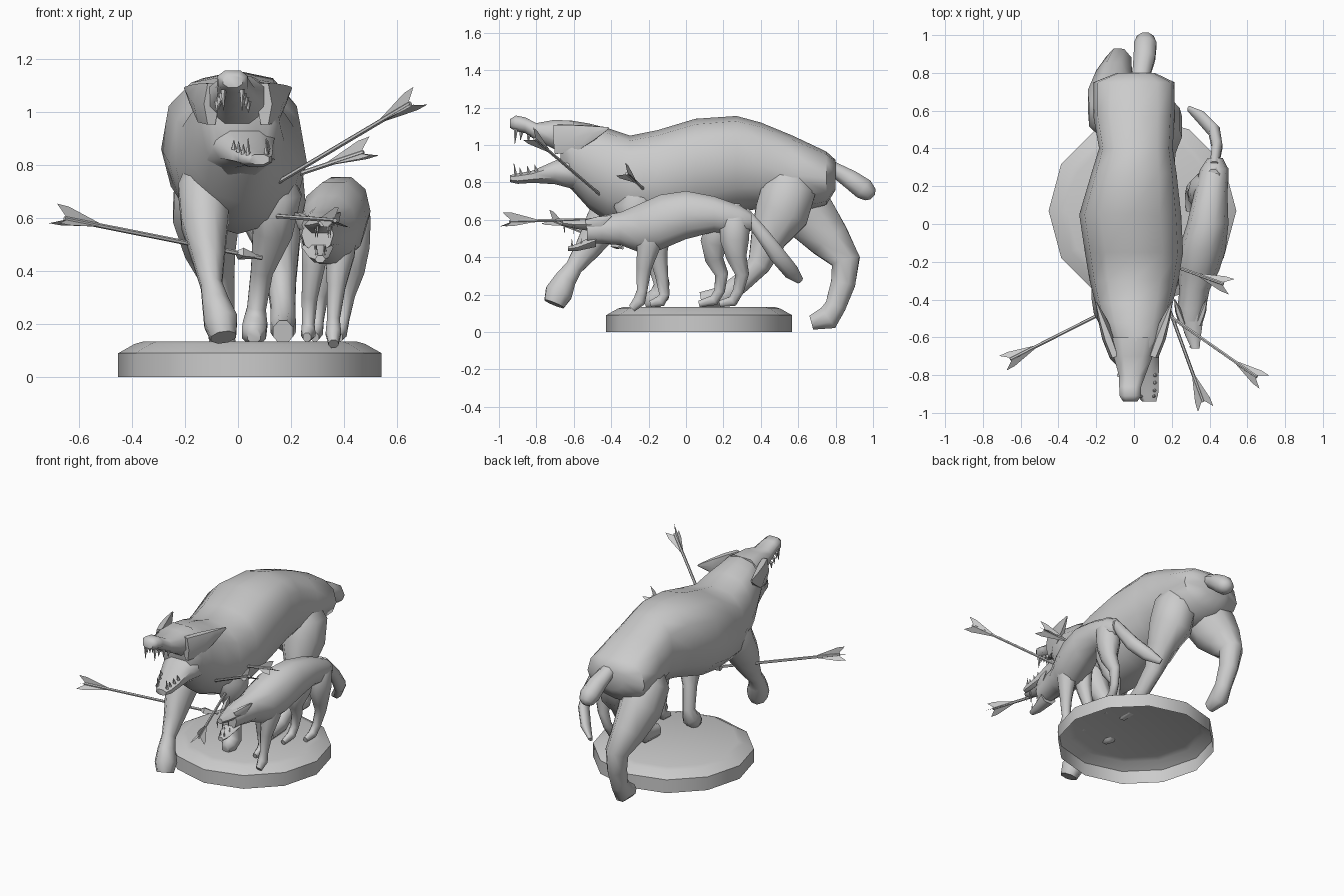
import bpy, bmesh, math
from mathutils import Vector as V


def mesh(name, verts, faces, smooth=True, angle=58):
    me = bpy.data.meshes.new(name)
    me.from_pydata([tuple(v) for v in verts], [], faces)
    ob = bpy.data.objects.new(name, me)
    bpy.context.collection.objects.link(ob)
    if smooth:
        bm = bmesh.new()
        bm.from_mesh(me)
        bmesh.ops.recalc_face_normals(bm, faces=bm.faces)
        bm.to_mesh(me)
        bm.free()
        bpy.ops.object.select_all(action='DESELECT')
        ob.select_set(True)
        bpy.context.view_layer.objects.active = ob
        bpy.ops.object.shade_smooth_by_angle(angle=math.radians(angle))
    return ob


def tube(name, pts, n=8, axis=None, cap0=True, smooth=True, e=1):
    """Loft ellipses along (x, y, z, half width, half depth); e < 1 squares the upper half."""
    P = [V(p[:3]) for p in pts]
    verts, faces = [], []
    for i, p in enumerate(pts):
        t = axis or (P[min(i + 1, len(P) - 1)] - P[max(i - 1, 0)]).normalized()
        side = (V((1, 0, 0)) - t * t.x).normalized()
        up = side.cross(t)
        for k in range(n):
            a = 2 * math.pi * (k + .5 * (n in (4, 8))) / n
            c, s = math.cos(a), math.sin(a)
            if s > 1e-6:
                c, s = math.copysign(abs(c) ** e, c), s ** e
            verts.append(P[i] + side * p[3] * c + up * p[4] * s)
    for i in range(len(P) - 1):
        for k in range(n):
            a, b = i * n + k, i * n + (k + 1) % n
            faces.append((a, a + n, b + n, b))
    if cap0:
        faces.append(tuple(range(n)))
    faces.append(tuple(range(len(verts) - 1, len(verts) - n - 1, -1)))
    return mesh(name, verts, faces, smooth)


def trunk(name, rows, n=12, e=.78):
    """Loft upright rings from (y, centre x, top z, bottom z, half width)."""
    return tube(name, [(x, y, (t + b) / 2, w, (t - b) / 2) for y, x, t, b, w in rows],
                n, axis=V((0, 1, 0)), e=e)


def leg(name, pts):
    """Leg from (x, y, z, radius) points."""
    return tube(name, [(x, y, z, r * .9, r * 1.04) for x, y, z, r in pts])


def spike(name, a, b, r):
    return tube(name, [(*a, r, r), (*b, r * .1, r * .1)], 5, smooth=False)


def arrow(name, tip, end, head=False):
    """Shaft with three swallow-tailed feathers."""
    a, b = V(tip), V(end)
    d = (b - a).normalized()
    tube(name + "_shaft", [(*a, .009, .009), (*(b - d * .04), .009, .009)], 6)
    u = d.cross(V((0, 0, 1))).normalized()
    w = u.cross(d)
    verts, faces = [], []
    for k in range(3):
        ang = math.radians(90 + 120 * k)
        r = u * math.cos(ang) + w * math.sin(ang)
        o = len(verts)
        for s, h in ((.2, .006), (.05, .048), (0, .05), (.05, .004)):
            verts.append(b - d * s + r * h)
        faces.append((o, o + 1, o + 2, o + 3))
    mesh(name + "_feathers", verts, faces, False)
    if head:
        p = [a + d * s for s in (0, .09, .11)]
        tube(name + "_head", [(*p[0], .002, .002), (*p[1], .03, .024),
                              (*p[2], .008, .008)], 4, smooth=False)


# Twelve-sided plinth, open underneath
tube("plinth", [(.045, .07, z, r, r) for z, r in
                ((0, .497), (.09, .497), (.125, .435), (.135, .40))], 12, cap0=False)

# Large beast: body, jaws
trunk("beast_body", [
    (.80, .01, .92, .76, .10), (.75, 0, .965, .68, .215), (.57, 0, 1.05, .63, .215),
    (.40, .01, 1.12, .66, .195), (.27, 0, 1.155, .64, .225), (.05, -.02, 1.14, .58, .27),
    (-.15, 0, 1.08, .54, .26), (-.30, 0, 1.05, .54, .235), (-.42, 0, 1.09, .59, .205),
    (-.52, 0, 1.115, .66, .175), (-.61, .01, 1.13, .76, .15), (-.67, .01, 1.13, .81, .11)])
trunk("beast_upper_jaw", [(-.60, 0, 1.135, .90, .14), (-.70, -.005, 1.14, .97, .11),
                          (-.80, -.01, 1.12, 1.02, .075),
                          (-.86, -.02, 1.15, 1.06, .062), (-.91, -.02, 1.16, 1.07, .06),
                          (-.94, -.02, 1.14, 1.09, .04)], 8)
trunk("beast_lower_jaw", [(-.58, .01, .97, .75, .14), (-.70, .03, .92, .785, .11),
                          (-.82, .055, .865, .795, .08), (-.90, .07, .85, .79, .062),
                          (-.94, .08, .84, .80, .04)], 8)

# Ears lying flat against the sides of the head
for s in (-1, 1):
    tube("beast_ear", [(s * .10, -.70, 1.03, .03, .09), (s * .135, -.60, 1.035, .035, .085),
                       (s * .17, -.50, 1.065, .022, .045), (s * .20, -.415, 1.09, .004, .006)], 6)

# Teeth of the large beast
for s in (-1, 1):
    for i, (y, l) in enumerate(((-.91, .07), (-.88, .03), (-.84, .03), (-.80, .025))):
        spike("upper_tooth", (-.02 + s * (.035 + .008 * i), y, 1.085 - .015 * i),
              (-.02 + s * (.035 + .008 * i), y - .005, 1.075 - .018 * i - l), .012)
        spike("lower_tooth", (.072 - .008 * i + s * (.034 + .01 * i), y, .83 + .01 * i),
              (.072 - .008 * i + s * (.034 + .01 * i), y - .01, .845 + .01 * i + l * .8), .011)

# Legs of the large beast
leg("beast_raised_front_leg", [
    (-.11, -.28, .82, .08), (-.125, -.36, .70, .12), (-.125, -.44, .58, .105),
    (-.11, -.53, .44, .07), (-.10, -.60, .345, .048), (-.085, -.645, .28, .06),
    (-.065, -.68, .21, .076), (-.055, -.705, .15, .058)])
leg("beast_standing_front_leg", [
    (.11, -.26, .80, .08), (.14, -.27, .68, .12), (.13, -.23, .55, .09),
    (.09, -.17, .40, .05), (.07, -.13, .26, .043), (.065, -.14, .20, .055),
    (.06, -.18, .165, .055), (.06, -.22, .155, .03)])
leg("beast_stretched_hind_leg", [
    (-.08, .53, .86, .09), (-.11, .58, .74, .155), (-.12, .66, .62, .15),
    (-.105, .77, .49, .115), (-.08, .855, .38, .08), (-.07, .84, .26, .068),
    (-.06, .80, .14, .058), (-.06, .76, .075, .068), (-.06, .67, .05, .04)])
leg("beast_near_hind_leg", [
    (.08, .55, .90, .09), (.12, .55, .76, .15), (.13, .51, .63, .15),
    (.15, .44, .50, .10), (.165, .39, .36, .065), (.17, .29, .26, .055),
    (.17, .20, .19, .058), (.17, .08, .17, .045)])

# Stub tail, thicker at the end
tube("beast_tail", [(.03, .72, .90, .06, .05), (.04, .80, .865, .052, .042),
                    (.055, .88, .815, .062, .055), (.06, .95, .765, .064, .062),
                    (.06, .985, .735, .048, .045), (.06, .998, .722, .02, .02)])

# Small beast: body, jaws, ears
trunk("cub_body", [
    (.35, .43, .64, .54, .04), (.29, .425, .68, .51, .075), (.15, .405, .73, .53, .09),
    (.0, .39, .76, .49, .11), (-.14, .36, .74, .43, .125), (-.25, .34, .69, .42, .11),
    (-.35, .32, .645, .46, .08), (-.45, .305, .625, .47, .075), (-.53, .30, .605, .47, .06)], 10, .9)
trunk("cub_upper_jaw", [(-.48, .30, .615, .53, .07), (-.60, .315, .60, .55, .038),
                        (-.66, .325, .60, .565, .022)], 6, 1)
trunk("cub_lower_jaw", [(-.48, .30, .53, .45, .06), (-.58, .305, .475, .43, .038),
                        (-.63, .31, .46, .43, .02)], 6, 1)
for s in (-1, 1):
    tube("cub_ear", [(.30 + s * .04, -.53, .575, .02, .03),
                     (.30 + s * .065, -.46, .59, .018, .034),
                     (.30 + s * .085, -.40, .62, .003, .004)], 6)
    for x, y in ((.02, -.65), (.028, -.60)):
        spike("cub_upper_tooth", (.32 + s * x, y, .57), (.32 + s * x, y, .525), .006)
        spike("cub_lower_tooth", (.31 + s * x * .7, y + .04, .46),
              (.31 + s * x * .7, y + .04, .50), .006)

# Legs and tail of the small beast
leg("cub_near_front_leg", [
    (.37, -.15, .68, .05), (.385, -.17, .59, .085), (.385, -.20, .46, .065),
    (.37, -.225, .34, .042), (.36, -.235, .22, .029), (.36, -.25, .165, .035),
    (.36, -.29, .125, .022)])
leg("cub_far_front_leg", [
    (.32, -.15, .65, .05), (.30, -.15, .56, .075), (.285, -.15, .42, .052),
    (.27, -.13, .30, .036), (.265, -.115, .20, .029), (.265, -.135, .165, .032),
    (.26, -.19, .15, .018)])
leg("cub_near_hind_leg", [
    (.42, .25, .68, .04), (.43, .26, .60, .085), (.43, .26, .49, .08),
    (.43, .27, .40, .056), (.41, .30, .31, .038), (.395, .28, .22, .03),
    (.385, .25, .165, .03), (.38, .18, .15, .018)])
leg("cub_far_hind_leg", [
    (.39, .22, .66, .04), (.37, .19, .58, .085), (.35, .15, .48, .075),
    (.33, .15, .39, .05), (.31, .19, .31, .037), (.30, .18, .22, .029),
    (.295, .15, .17, .03), (.29, .07, .15, .018)])
tube("cub_tail", [(.425, .31, .645, .025, .03), (.44, .41, .52, .03, .04),
                  (.425, .49, .41, .033, .048), (.36, .56, .325, .03, .045),
                  (.29, .61, .275, .012, .02)])

# Arrows: tip to feathered end
arrow("leg_arrow", (.09, -.34, .45), (-.69, -.735, .605), True)
arrow("chest_arrow", (.11, -.24, .61), (.38, -.98, .59))
arrow("neck_arrow", (.15, -.46, .735), (.68, -.83, 1.05))
arrow("flank_arrow", (.15, -.20, .74), (.51, -.33, .86))
